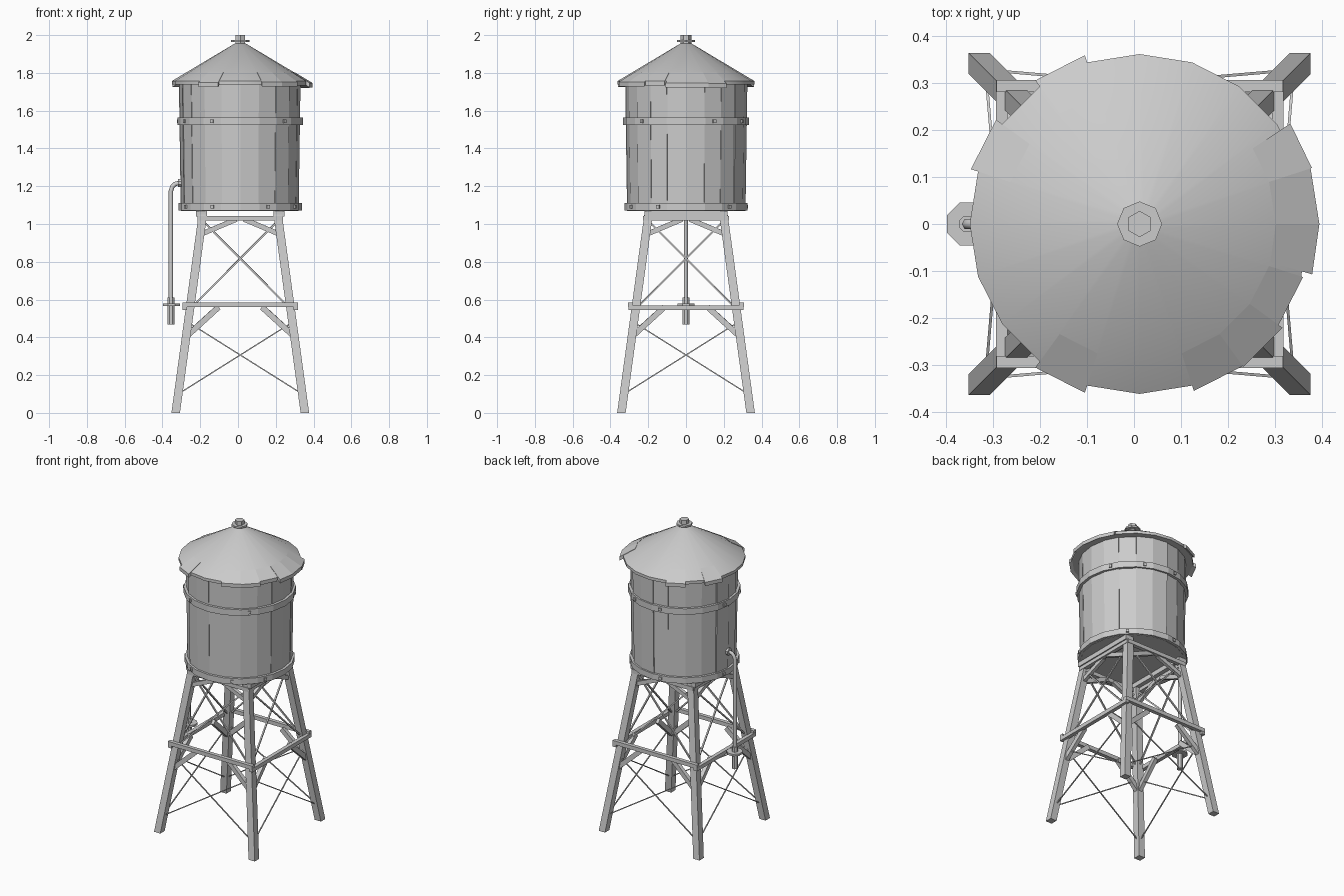
import bpy, bmesh, math, random
from mathutils import Vector

if "Cube" in bpy.data.objects:
    bpy.data.objects.remove(bpy.data.objects["Cube"])

random.seed(4)
CX = 0.012          # tower axis
SIDES = 20
STEP = math.tau / SIDES


def finish(name, bm, smooth=False):
    bmesh.ops.recalc_face_normals(bm, faces=bm.faces)
    me = bpy.data.meshes.new(name)
    bm.to_mesh(me)
    bm.free()
    ob = bpy.data.objects.new(name, me)
    bpy.context.collection.objects.link(ob)
    ob.location.x = CX
    if smooth:
        bpy.ops.object.select_all(action='DESELECT')
        ob.select_set(True)
        bpy.context.view_layer.objects.active = ob
        bpy.ops.object.shade_smooth_by_angle(angle=math.radians(35))
    return ob


def hulls(name, solids):
    """One object made of several convex solids given by their corners."""
    bm = bmesh.new()
    for pts in solids:
        vs = [bm.verts.new(p) for p in pts]
        bmesh.ops.convex_hull(bm, input=vs)
    bmesh.ops.dissolve_limit(bm, angle_limit=0.01, verts=bm.verts, edges=bm.edges)
    return finish(name, bm)


def lathe(name, profile, n=SIDES, phase=0.0, at=(0, 0), closed=False, smooth=False):
    bm = bmesh.new()
    rings = [[bm.verts.new((at[0] + r * math.cos(phase + i * math.tau / n),
                            at[1] + r * math.sin(phase + i * math.tau / n), z))
              for i in range(n)] for r, z in profile]
    pairs = list(zip(rings, rings[1:]))
    if closed:
        pairs.append((rings[-1], rings[0]))
    for a, b in pairs:
        for i in range(n):
            j = (i + 1) % n
            bm.faces.new((a[i], a[j], b[j], b[i]))
    if not closed:
        bm.faces.new(rings[0])
        bm.faces.new(rings[-1])
    return finish(name, bm, smooth)


def beam(p, q, w, h):
    """Corners of a bar from p to q: w sideways, h in the vertical plane."""
    p, q = Vector(p), Vector(q)
    d = (q - p).normalized()
    side = d.cross(Vector((0, 0, 1))).normalized() * w / 2
    up = side.cross(d).normalized() * h / 2
    return [e + a * side + b * up for e in (p, q) for a in (-1, 1) for b in (-1, 1)]


def polar(r, a, z):
    return Vector((r * math.cos(a), r * math.sin(a), z))


def off(z):
    """Distance of the leg centre line from the axis, in x and in y."""
    return 0.342 - 0.137 * z


def turned(pts, k):
    """Turn points by k quarter turns."""
    for _ in range(k):
        pts = [Vector((-p[1], p[0], p[2])) for p in pts]
    return pts


# Legs: axis-aligned square section, leaning in along the diagonals
for k in range(4):
    leg = [Vector((off(z) + a, off(z) + b, z))
           for z in (0, 1.05) for a in (-.0225, .0225) for b in (-.0225, .0225)]
    hulls(f"leg_{k + 1}", [turned(leg, k)])

# Four framed faces: beams, knee braces and crossed rods
for k in range(4):
    odd = k % 2
    zm, zt = (0.557, 1.03) if odd else (0.573, 1.03)
    ym, yt = -0.294, -0.215
    hulls(f"middle_beam_{k + 1}", [turned(beam((-.305, ym, zm), (.305, ym, zm), .025, .025), k)])
    hulls(f"top_beam_{k + 1}", [turned(beam((-.222, yt, zt), (.222, yt, zt), .025, .025), k)])
    braces, rods = [], []
    for s in (-1, 1):
        braces.append(turned(beam((s * .285, -.285, .405), (s * .115, -.275, .56), .025, .03), k))
        braces.append(turned(beam((s * .21, -.21, .945), (s * .02, -.205, 1.025), .022, .026), k))
        for z0, z1, t in ((.1, .48, .006), (.55, 1.02, .009)):
            rods.append(turned(beam((s * off(z0), -off(z0), z0),
                                    (-s * off(z1), -off(z1), z1), t, t), k))
    hulls(f"knee_braces_{k + 1}", braces)
    hulls(f"cross_rods_{k + 1}", rods)

# Joists between the tower and the tank
for s, side in ((-1, "left"), (1, "right")):
    hulls(f"{side}_joist", [beam((s * .205, -.22, 1.055), (s * .205, .22, 1.055), .06, .03)])

# Tank: core and separate staves, a few standing slightly proud
lathe("tank_core", [(.305, 1.07), (.314, 1.75)])
staves = []
for i in range(SIDES):
    d = random.choice((0, 0, 0.003, 0.006))
    a, b = i * STEP, (i + 1) * STEP
    if i in (1, 5, 8, 11, 18):
        b -= 0.012
    staves.append([polar(r + g, t, z) for t in (a, b) for r, z in ((.309 + d, 1.07), (.319 + d, 1.75))
                   for g in (-.02, 0)])
hulls("tank_staves", staves)

# Hoops with square bolts
bolts = {"lower": (-153, -117, -63, -27, 45, 99, 171), "upper": (-153, -117, -45, 27, 63, 99, 171)}
for name, z0, z1, r in (("lower", 1.072, 1.11, .326), ("upper", 1.525, 1.565, .333)):
    lathe(f"{name}_hoop", [(r - .025, z0), (r, z0), (r, z1), (r - .025, z1)], closed=True)
    zc = (z0 + z1) / 2
    hulls(f"{name}_hoop_bolts", [beam(polar(r - .02, math.radians(a), zc),
                                      polar(r + .004, math.radians(a), zc), .018, .018)
                                 for a in bolts[name]])

# Roof cone with a short rim
lathe("roof", [(.03, 1.955), (.362, 1.757), (.362, 1.738), (.3, 1.738)], smooth=True)

# Loose roof boards overhanging the rim
reach = {0: .383, 1: .386, 6: .378, 8: .378, 13: .378, 16: .374, 17: .376, 18: .366, 19: .383}
boards = []
for i, r in reach.items():
    a, b = i * STEP, (i + 1) * STEP
    if i == 19:
        a += 0.03
    if i == 1:
        b -= 0.04
    top = lambda q: 1.957 - (q - .03) * .596
    boards.append([polar(q, t, top(q) - g) for t in (a, b) for q in (.29, r) for g in (0, .024)])
hulls("roof_boards", boards)

# Finial
lathe("finial", [(.028, 1.93), (.028, 2.0)], 6, math.pi / 6)
lathe("finial_collar", [(.048, 1.963), (.048, 1.974)], 8)

# Outlet pipe with elbow, sleeve, flange and bracket plate
PX = -0.367
cu = bpy.data.curves.new("outlet_pipe", 'CURVE')
cu.dimensions = '3D'
cu.bevel_depth = 0.012
cu.bevel_resolution = 1
cu.use_fill_caps = True
path = [(PX, .55), (PX, 1.175), (PX + .007, 1.197), (PX + .022, 1.212), (PX + .045, 1.217), (-.3, 1.217)]
sp = cu.splines.new('POLY')
sp.points.add(len(path) - 1)
for pt, (x, z) in zip(sp.points, path):
    pt.co = (x, 0, z, 1)
pipe = bpy.data.objects.new("outlet_pipe", cu)
pipe.location.x = CX
bpy.context.collection.objects.link(pipe)
lathe("pipe_sleeve", [(.019, .467), (.019, .61)], 8, math.pi / 8, (PX, 0))
lathe("pipe_bracket_plate", [(.05, .565), (.05, .578)], 8, math.pi / 8, (PX + .003, 0))
flange = lathe("pipe_flange", [(.024, -.012), (.024, .012)], 8, math.pi / 8)
flange.rotation_euler.y = math.pi / 2
flange.location = (CX - .317, 0, 1.217)
